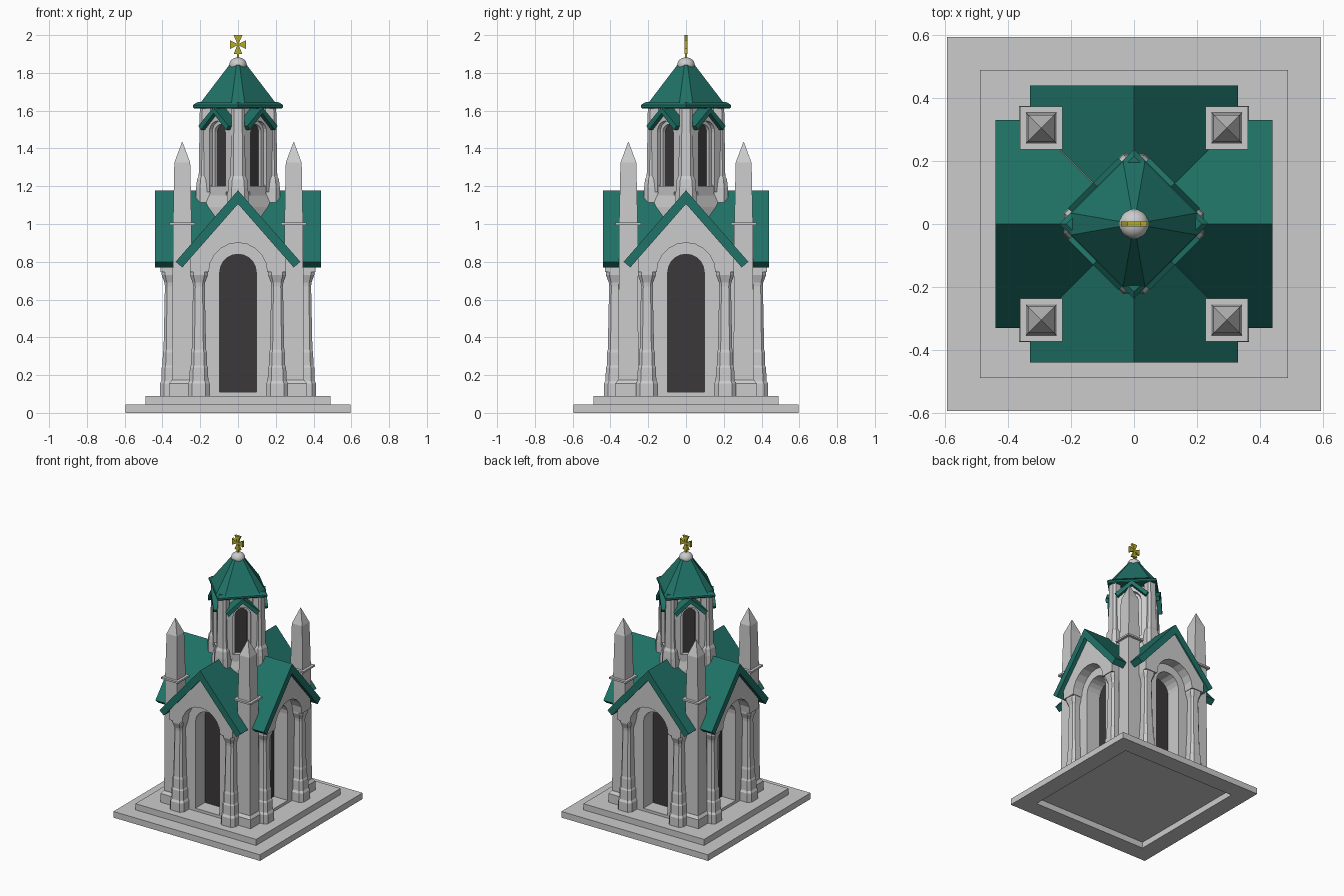
import bpy, bmesh
from math import pi, sin, cos
from mathutils import Matrix, Vector

if "Cube" in bpy.data.objects:
    bpy.data.objects.remove(bpy.data.objects["Cube"])


def material(name, rgb):
    m = bpy.data.materials.new(name)
    m.diffuse_color = (*rgb, 1)
    m.use_nodes = True
    m.node_tree.nodes["Principled BSDF"].inputs["Base Color"].default_value = m.diffuse_color
    return m


GREEN = material("green_roof", (0.014, 0.17, 0.135))
DARK = material("dark_opening", (0.045, 0.04, 0.042))
GOLD = material("gold", (0.45, 0.4, 0.02))


def finish(name, bm, mat=None, loc=(0, 0, 0)):
    bmesh.ops.recalc_face_normals(bm, faces=bm.faces)
    me = bpy.data.meshes.new(name)
    bm.to_mesh(me)
    bm.free()
    if mat:
        me.materials.append(mat)
    ob = bpy.data.objects.new(name, me)
    ob.location = loc
    bpy.context.collection.objects.link(ob)
    return ob


def ngon(n, flat=True):
    """Unit polygon; flat=True measures to the sides, otherwise to the corners."""
    r, ph = (1 / cos(pi / n), pi / n) if flat else (1, 0)
    return [(r * cos(ph + 2 * pi * i / n), r * sin(ph + 2 * pi * i / n)) for i in range(n)]


def cut_square(r, w):
    """Square with cut corners: four sides at distance r, each 2*w wide."""
    return [(r * c - t * s, r * s + t * c)
            for c, s in ((1, 0), (0, 1), (-1, 0), (0, -1)) for t in (-w, w)]


def loft(name, outline, profile, loc=(0, 0, 0), mat=None, ring=False):
    """Stack scaled outlines along (scale, z) profile; ring=True closes it as a frame."""
    bm = bmesh.new()
    rows = [[bm.verts.new((x * s, y * s, z)) for x, y in outline] for s, z in profile]
    n = len(outline)
    pairs = list(zip(rows, rows[1:]))
    if ring:
        pairs.append((rows[-1], rows[0]))
    else:
        bm.faces.new(rows[0])
        bm.faces.new(rows[-1])
    for a, b in pairs:
        for i in range(n):
            j = (i + 1) % n
            bm.faces.new((a[i], a[j], b[j], b[i]))
    return finish(name, bm, mat, loc)


def extrude(name, pts, y0, y1, mat=None, mitre=False):
    """Extrude an x-z outline from y0 to y1, optionally mitred along the diagonals."""
    bm = bmesh.new()
    f = bm.faces.new([bm.verts.new((x, y0, z)) for x, z in pts])
    ext = bmesh.ops.extrude_face_region(bm, geom=[f])["geom"]
    vs = [v for v in ext if isinstance(v, bmesh.types.BMVert)]
    bmesh.ops.translate(bm, verts=vs, vec=(0, y1 - y0, 0))
    if len(bm.faces) == len(pts) + 1:  # close the front if the extrude removed it
        bm.faces.new([v for v in bm.verts if v not in vs])
    if mitre:
        for sx in (1, -1):
            bmesh.ops.bisect_plane(bm, geom=bm.verts[:] + bm.edges[:] + bm.faces[:],
                                   plane_co=(0, 0, 0), plane_no=(sx, 1, 0), clear_outer=True)
    return finish(name, bm, mat)


def arch(h, z0, spring, n=10):
    return [(-h, z0)] + [(-h * cos(pi * i / n), spring + h * sin(pi * i / n))
                         for i in range(n + 1)] + [(h, z0)]


def gable(w, z0, eave, apex, h, spring):
    """Gabled wall outline with an arched opening from below."""
    return [(-w, z0)] + arch(h, z0, spring) + [(w, z0), (w, eave), (0, apex), (-w, eave)]


def rect(w, z0, z1):
    return [(-w, z0), (w, z0), (w, z1), (-w, z1)]


def spin(ob, start=0.0, push=0.0):
    """Four copies around z; push moves front and back copies further out."""
    base = Matrix.Translation(ob.location)
    for k in range(4):
        c = ob if k == 0 else ob.copy()
        if k:
            bpy.context.collection.objects.link(c)
        rot = Matrix.Rotation(start + k * pi / 2, 4, "Z")
        out = rot @ Vector((0, -push if k % 2 == 0 else 0, 0))
        c.matrix_world = Matrix.Translation(out) @ rot @ base


SQ, DIA, CUT = ngon(4), ngon(4, False), cut_square(1, .62)

# Stepped base
loft("lower_step", SQ, [(.47, 0), (.595, 0), (.595, .045), (.47, .045)], ring=True)
loft("upper_step", SQ, [(.49, .045), (.49, .09)])

# Four fronts: deep recessed wall, dark doorway, sill, projecting gable
P = .02
spin(extrude("recessed_wall", gable(.27, .09, .79, 1.10, .097, .743), -.335, -.2), push=P)
spin(extrude("doorway", arch(.1, .11, .743), -.225, -.215, DARK), push=P)
spin(extrude("door_sill", rect(.1, .09, .11), -.335, -.21), push=P)
spin(extrude("gable_front", gable(.255, .745, .82, 1.13, .155, .746), -.41, -.33), push=P)

# Columns beside each doorway
COL = [(.058, .09), (.058, .155), (.05, .17), (.048, .24), (.043, .25), (.042, .32),
       (.038, .335), (.031, .67), (.033, .69), (.048, .73), (.048, .775)]
for s in (-1, 1):
    spin(loft("column", CUT, COL, (s * .207, -.356, 0)), push=P)

# Corner piers rising into pinnacles
for sx in (-1, 1):
    for sy in (-1, 1):
        p = (sx * .295, sy * .305, 0)
        loft("corner_plinth", SQ, [(.07, .09), (.07, .155), (.055, .175)], p)
        loft("corner_pier", SQ, [(.054, .09), (.05, .85), (.05, 1.0)], p)
        loft("pinnacle_collar", SQ, [(.068, .995), (.068, 1.008)], p)
        loft("pinnacle", SQ, [(.049, 1.005), (.042, 1.325), (.001, 1.435)], p)

# Crossing gable roofs
spin(extrude("main_roof", [(-.33, .8), (0, 1.178), (.33, .8), (.295, .77), (0, 1.106), (-.295, .77)],
             -.44, .1, GREEN, mitre=True))

# Tower, turned 45 degrees, with windows in its four faces
T = pi / 4
loft("tower_pedestal", DIA, [(.25, .98), (.235, 1.09), (.19, 1.19)])
loft("tower_core", DIA, [(.14, 1.15), (.14, 1.63)])
spin(extrude("tower_window", arch(.046, 1.19, 1.485), -.112, -.10, DARK), T)
spin(extrude("window_wall", gable(.1, 1.15, 1.51, 1.59, .042, 1.485), -.132, -.105), T)
spin(extrude("tower_gable", gable(.105, 1.17, 1.51, 1.595, .06, 1.485), -.155, -.13), T)
spin(extrude("window_sill", rect(.06, 1.15, 1.2), -.15, -.12), T)
spin(loft("tower_buttress", CUT, [(.056, 1.06), (.054, 1.19), (.049, 1.235), (.04, 1.255),
                                  (.034, 1.62)], (0, -.168, 0)))
spin(extrude("dormer_roof", [(-.113, 1.52), (0, 1.618), (.113, 1.52), (.095, 1.497),
                             (0, 1.585), (-.095, 1.497)], -.184, -.1, GREEN), T)

# Spire: eave rim and pyramid with narrow corner facets
loft("spire_eave", DIA, [(.232, 1.612), (.238, 1.618), (.238, 1.63), (.215, 1.645)], mat=GREEN)
loft("spire_roof", cut_square(.2, .035), [(1, 1.64), (.2, 1.85)], mat=GREEN)

# Cap and flared cross
bm = bmesh.new()
bmesh.ops.create_uvsphere(bm, u_segments=20, v_segments=10, radius=.047)
bmesh.ops.scale(bm, vec=(1, 1, .85), verts=bm.verts)
cap = finish("spire_cap", bm, None, (0, 0, 1.842))
for f in cap.data.polygons:
    f.use_smooth = True
pts = []
for k in range(4):
    c, s = round(cos(k * pi / 2)), round(sin(k * pi / 2))
    ln = .042 if k % 2 == 0 else .05
    for u, v in ((ln, -.023), (ln, .023), (.004, .004)):
        pts.append((u * c - v * s, 1.95 + u * s + v * c))
extrude("cross", pts, -.008, .008, GOLD)
extrude("cross_stem", rect(.006, 1.87, 1.91), -.006, .006, GOLD)
